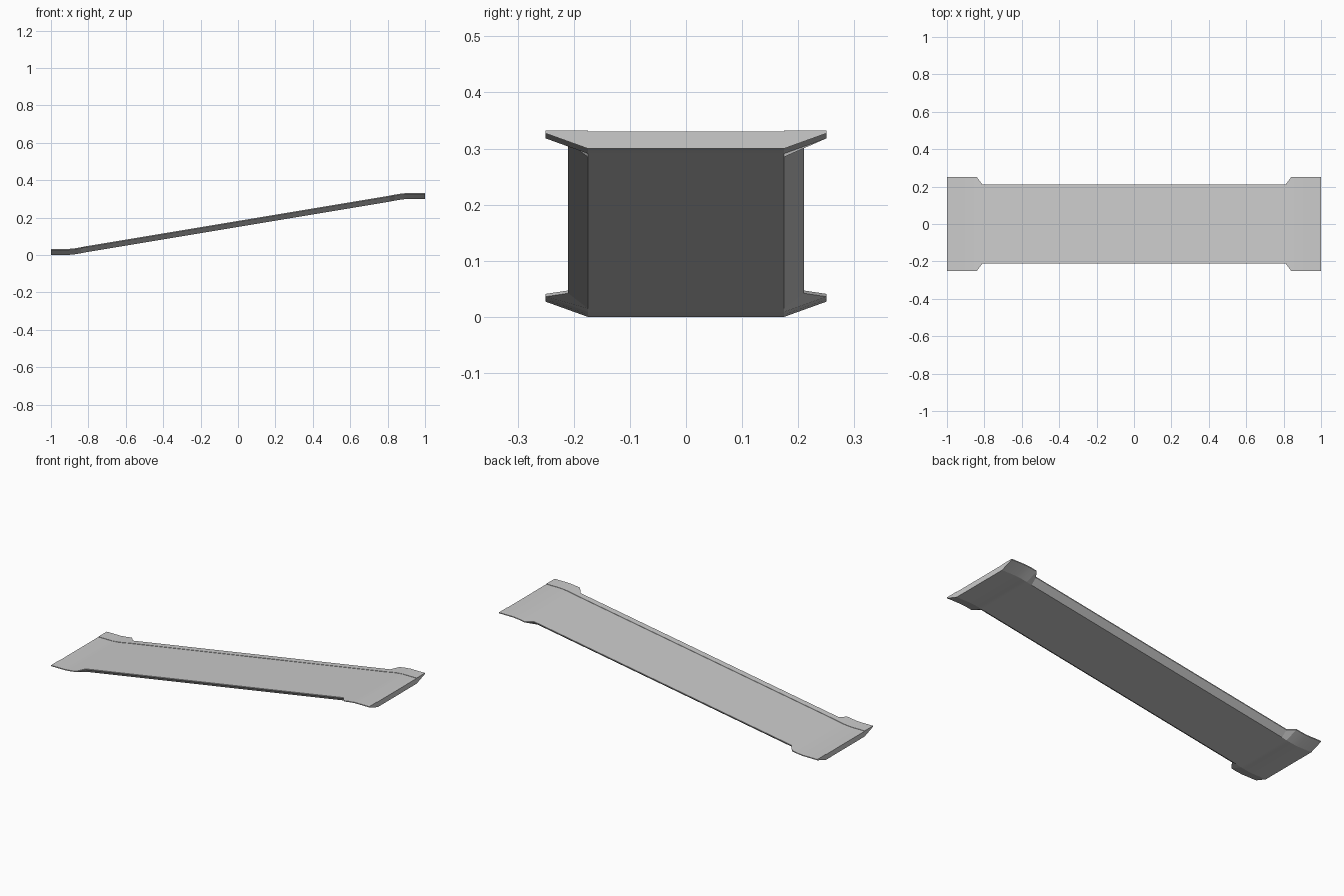
import bpy
import bmesh

cube = bpy.data.objects.get("Cube")
if cube:
    bpy.data.objects.remove(cube, do_unlink=True)

grey = bpy.data.materials.new("light grey")
grey.use_nodes = True
colour = (0.6, 0.6, 0.6, 1)
grey.diffuse_color = colour
grey.node_tree.nodes["Principled BSDF"].inputs["Base Color"].default_value = colour

DECK = 0.175    # half width of the flat deck
RISE = 0.30     # height gained along the ramp

# Stations of the lower half: x, base height, half width at the lip
lower = [(-1, 0, 0.25), (-0.91, 0, 0.25), (-0.87, 0.004, 0.25),
         (-0.84, 0.009, 0.25), (-0.81, 0.015, 0.21)]
# The upper half is the lower one turned about the middle
upper = [(-x, RISE - z, w) for x, z, w in reversed(lower)]


def section(x, z, w):
    """Closed cross-section: flat deck, raised lips and bevelled underside."""
    half = [(DECK, 0), (w, 0.027), (w, 0.032), (DECK, 0.032), (DECK, 0.03)]
    loop = half + [(-y, h) for y, h in reversed(half)]
    return [(x, y, z + h) for y, h in loop]


# Loft the sections into one ramp with capped ends
bm = bmesh.new()
rings = [[bm.verts.new(p) for p in section(*s)] for s in lower + upper]
for a, b in zip(rings, rings[1:]):
    n = len(a)
    for i in range(n):
        j = (i + 1) % n
        bm.faces.new((a[i], a[j], b[j], b[i]))
for ring in (rings[0], rings[-1]):
    bm.faces.new(ring)
bmesh.ops.recalc_face_normals(bm, faces=bm.faces)

mesh = bpy.data.meshes.new("ramp")
bm.to_mesh(mesh)
bm.free()
mesh.materials.append(grey)
ramp = bpy.data.objects.new("ramp", mesh)
bpy.context.collection.objects.link(ramp)

# Soften the shallow bends, keep the bevel edges crisp
bpy.context.view_layer.objects.active = ramp
ramp.select_set(True)
bpy.ops.object.shade_smooth_by_angle(angle=0.2)
